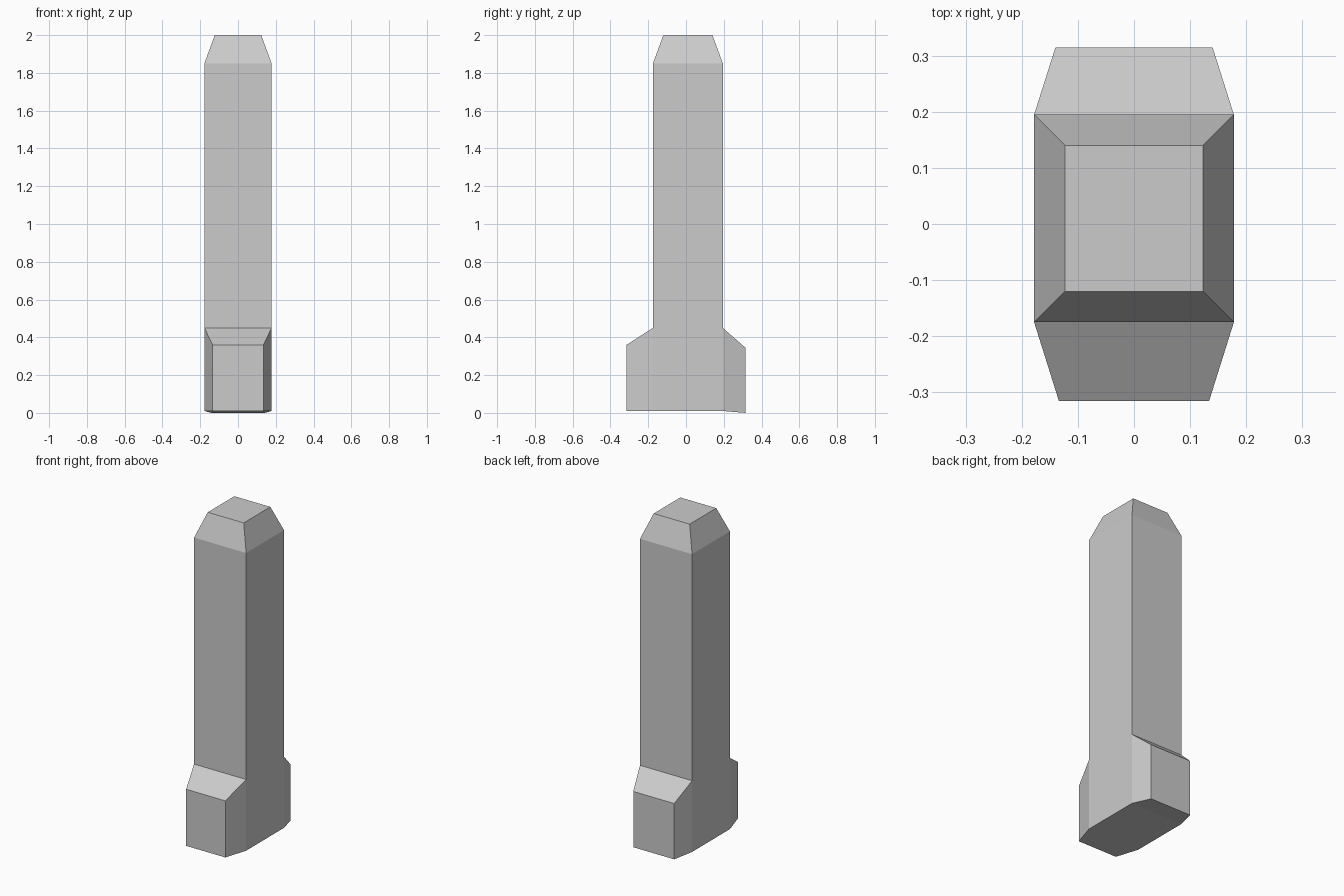
import bpy, bmesh

if "Cube" in bpy.data.objects:
    bpy.data.objects.remove(bpy.data.objects["Cube"])

bm = bmesh.new()


def ring(hx, y0, y1, z):
    return [bm.verts.new(p) for p in ((-hx, y0, z), (hx, y0, z), (hx, y1, z), (-hx, y1, z))]


def bridge(a, b):
    return [bm.faces.new((a[i], a[(i + 1) % 4], b[(i + 1) % 4], b[i])) for i in range(4)]


# Column: stacked rectangular sections with a tapered cap
sections = [(0.178, -0.175, 0.195, 0.01), (0.178, -0.175, 0.195, 0.45),
            (0.178, -0.175, 0.195, 1.85), (0.123, -0.12, 0.14, 2.0)]
rings = [ring(*s) for s in sections]
sides = [bridge(a, b) for a, b in zip(rings, rings[1:])]
bm.faces.new(rings[0][::-1])
bm.faces.new(rings[-1])


# Feet: extrude the lowest front and back faces into tapered blocks
def foot(face, y, hx, bottom, top):
    new = bmesh.ops.extrude_discrete_faces(bm, faces=[face])["faces"][0]
    for v in new.verts:
        v.co = (hx if v.co.x > 0 else -hx, y, top if v.co.z > 0.2 else bottom)


foot(sides[0][0], -0.315, 0.134, 0.01, 0.36)
foot(sides[0][2], 0.315, 0.14, 0.0, 0.345)

bmesh.ops.recalc_face_normals(bm, faces=bm.faces)
mesh = bpy.data.meshes.new("footed_post")
bm.to_mesh(mesh)
bm.free()
bpy.context.collection.objects.link(bpy.data.objects.new("footed_post", mesh))
